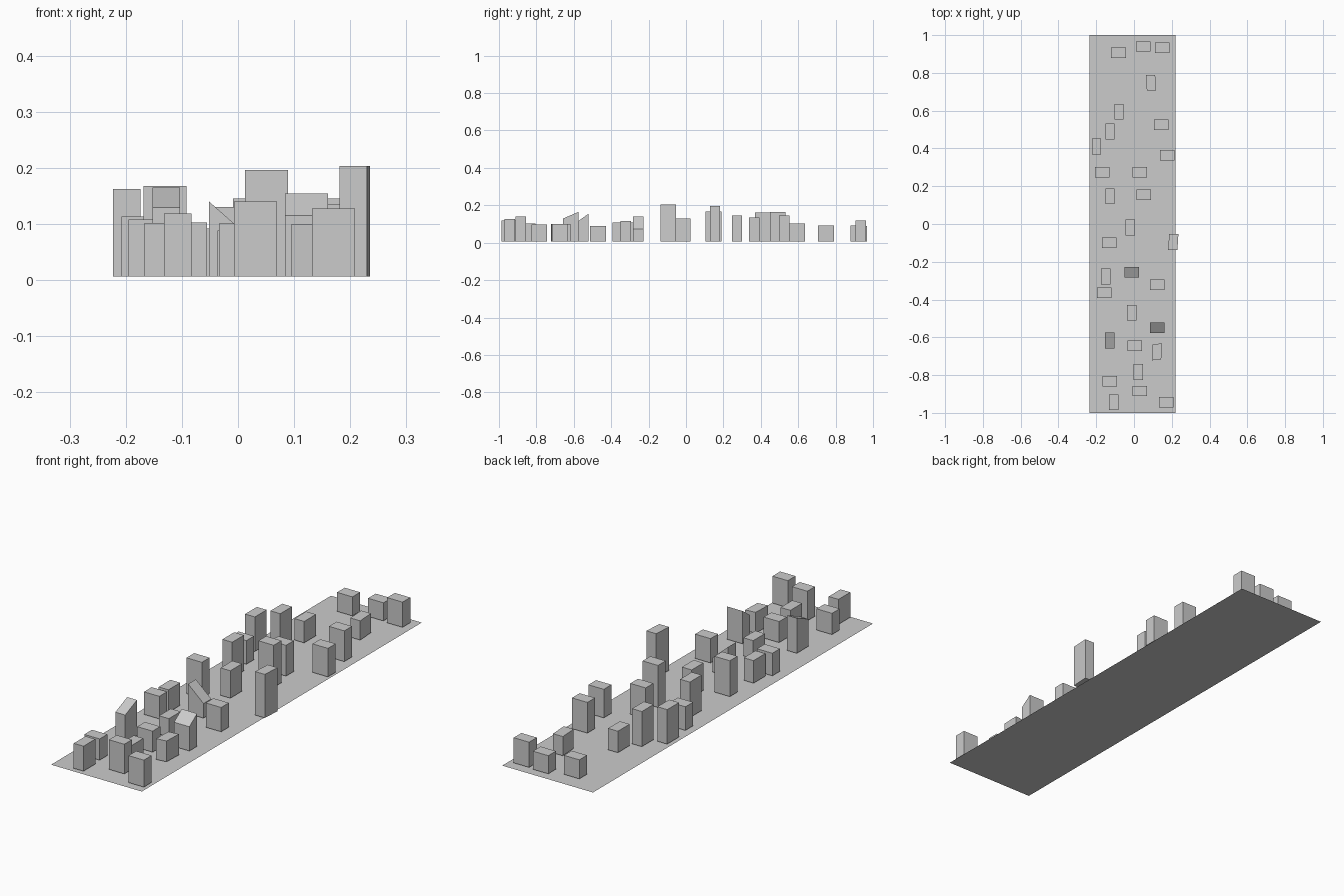
import bpy, bmesh, math

BASE_Z = 0.006
WIDE = (0.077, 0.055)    # block with its long side along x
DEEP = (0.049, 0.084)    # block with its long side along y


def add_object(name, bm):
    mesh = bpy.data.meshes.new(name)
    bm.to_mesh(mesh)
    bm.free()
    obj = bpy.data.objects.new(name, mesh)
    bpy.context.collection.objects.link(obj)
    return obj


def add_block(name, size, x, y, top, slope_x=0.0, slope_y=0.0, shear=0.0, tilt=0.0):
    """Box from BASE_Z to top; slopes are total rises of the roof across x or y."""
    bm = bmesh.new()
    bmesh.ops.create_cube(bm, size=1.0)
    for v in bm.verts:
        u, w, up = v.co
        roof = top + slope_x * u + slope_y * w
        v.co = (x + u * size[0] + w * shear,
                y + w * size[1] + u * tilt,
                roof if up > 0 else BASE_Z)
    return add_object(name, bm)


# Ground sheet
bm = bmesh.new()
corners = [(-0.235, -1, 0), (0.219, -1, 0), (0.219, 1, 0), (-0.235, 1, 0)]
bm.faces.new([bm.verts.new(c) for c in corners])
add_object("ground_sheet", bm)

# Flat-roofed wide blocks: x, y, roof height
wide_blocks = [
    (-0.082, 0.907, 0.092), (0.050, 0.940, 0.088), (0.150, 0.934, 0.120),
    (0.145, 0.525, 0.145), (0.175, 0.365, 0.135), (-0.169, 0.273, 0.113),
    (0.030, 0.273, 0.145), (0.051, 0.155, 0.196), (-0.130, -0.100, 0.168),
    (-0.157, -0.365, 0.108), (0.122, -0.322, 0.116), (0.005, -0.645, 0.101),
    (-0.128, -0.833, 0.102), (0.031, -0.884, 0.140), (0.170, -0.943, 0.128),
]
for i, (x, y, top) in enumerate(wide_blocks, 1):
    add_block(f"wide_block_{i}", WIDE, x, y, top)

# Flat-roofed deep blocks
deep_blocks = [
    (-0.080, 0.594, 0.103), (-0.127, 0.490, 0.165), (-0.198, 0.410, 0.162),
    (-0.127, 0.147, 0.167), (-0.020, -0.019, 0.130), (-0.149, -0.277, 0.108),
    (-0.012, -0.470, 0.088), (0.022, -0.784, 0.096), (-0.107, -0.944, 0.119),
]
for i, (x, y, top) in enumerate(deep_blocks, 1):
    add_block(f"deep_block_{i}", DEEP, x, y, top)

# Slightly skewed deep blocks
add_block("skewed_block_north", DEEP, 0.090, 0.748, 0.093, shear=-0.005)
add_block("skewed_block_tall", DEEP, 0.208, -0.095, 0.203, shear=0.005)
add_block("skewed_block_south", DEEP, 0.121, -0.677, 0.100, shear=0.003, tilt=0.006)

# Slant-roofed blocks
add_block("slant_block_side", WIDE, -0.013, -0.255, 0.106, slope_x=-0.068)
add_block("slant_block_wide", WIDE, 0.122, -0.549, 0.135, slope_y=0.039)
add_block("slant_block_deep", DEEP, -0.128, -0.616, 0.147, slope_y=0.036)
